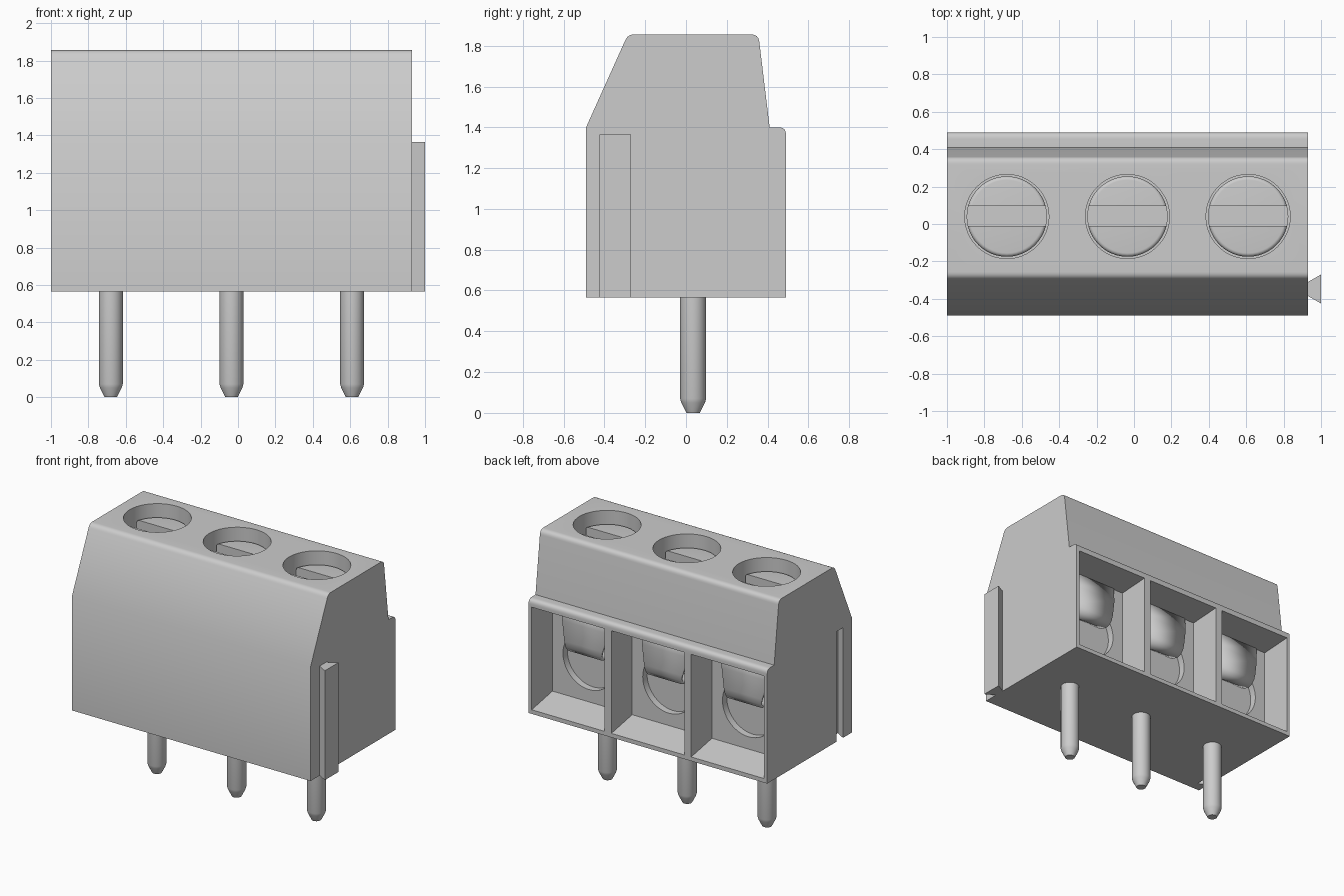
import bpy, bmesh, math
from mathutils import Vector, Matrix

if "Cube" in bpy.data.objects:
    bpy.data.objects.remove(bpy.data.objects["Cube"])

grey = bpy.data.materials.new("light_grey")
grey.diffuse_color = (0.604, 0.604, 0.604, 1)
grey.use_nodes = True
grey.node_tree.nodes["Principled BSDF"].inputs["Base Color"].default_value = grey.diffuse_color
CENTRES = (-0.68, -0.035, 0.61)
BASE = 0.565


def make(name, bm):
    bmesh.ops.recalc_face_normals(bm, faces=bm.faces)
    me = bpy.data.meshes.new(name)
    bm.to_mesh(me)
    bm.free()
    me.materials.append(grey)
    ob = bpy.data.objects.new(name, me)
    bpy.context.collection.objects.link(ob)
    return ob


def prism(name, pts, a, b, place):
    """Extrude a 2D outline between a and b; place maps (u, v, w) to xyz."""
    bm = bmesh.new()
    face = bm.faces.new([bm.verts.new(place(u, v, a)) for u, v in pts])
    out = bmesh.ops.extrude_face_region(bm, geom=[face])
    move = Vector(place(0, 0, b)) - Vector(place(0, 0, a))
    bmesh.ops.translate(bm, vec=move, verts=[v for v in out["geom"] if isinstance(v, bmesh.types.BMVert)])
    return make(name, bm)


def lathe(name, profile, centre, axis="Z", n=48):
    """Closed turned solid from (radius, height) rings."""
    bm = bmesh.new()
    rot = Matrix.Rotation(-math.pi / 2, 3, "X") if axis == "Y" else Matrix.Identity(3)
    rings = []
    for r, h in profile:
        rings.append([bm.verts.new(rot @ Vector((r * math.cos(t), r * math.sin(t), h)) + Vector(centre))
                      for t in (2 * math.pi * i / n for i in range(n))])
    for p, q in zip(rings, rings[1:]):
        for i in range(n):
            bm.faces.new((p[i], p[(i + 1) % n], q[(i + 1) % n], q[i]))
    bm.faces.new(rings[0])
    bm.faces.new(rings[-1])
    return make(name, bm)


def box(name, lo, hi):
    return prism(name, [(lo[0], lo[1]), (hi[0], lo[1]), (hi[0], hi[1]), (lo[0], hi[1])],
                 lo[2], hi[2], lambda u, v, w: (u, v, w))


def cut(ob, cutter):
    bpy.context.view_layer.objects.active = ob
    m = ob.modifiers.new("cut", "BOOLEAN")
    m.operation, m.solver, m.object = "DIFFERENCE", "EXACT", cutter
    bpy.ops.object.modifier_apply(modifier=m.name)
    bpy.data.objects.remove(cutter)


def smooth(ob, angle=30):
    bpy.ops.object.select_all(action="DESELECT")
    ob.select_set(True)
    bpy.context.view_layer.objects.active = ob
    bpy.ops.object.shade_smooth_by_angle(angle=math.radians(angle))


# Housing side profile (y, z, corner radius)
corners = [(-0.49, BASE, 0), (-0.49, 1.40, 0), (-0.285, 1.855, 0.03), (0.355, 1.855, 0.035),
           (0.41, 1.40, 0), (0.49, 1.40, 0.035), (0.49, BASE, 0)]
outline = []
for i, (y, z, r) in enumerate(corners):
    p = Vector((y, z))
    if not r:
        outline.append(p)
        continue
    a = p + (Vector(corners[i - 1][:2]) - p).normalized() * r
    b = p + (Vector(corners[(i + 1) % len(corners)][:2]) - p).normalized() * r
    for k in range(7):
        t = k / 6
        outline.append(a * (1 - t) ** 2 + p * 2 * t * (1 - t) + b * t * t)
housing = prism("housing", outline, -1.0, 0.93, lambda u, v, w: (w, u, v))

# Dovetail groove on the left side, matching the rib on the right
dovetail = [(0, -0.385), (0.07, -0.425), (0.07, -0.27), (0, -0.31)]
groove = [(-1.0 + x, y) for x, y in dovetail]
groove = [(-1.01, -0.385)] + groove + [(-1.01, -0.31)]
cut(housing, prism("groove_cutter", groove, BASE - 0.05, 1.37, lambda u, v, w: (u, v, w)))
prism("dovetail_rib", [(0.93 + x, y) for x, y in dovetail], BASE, 1.365, lambda u, v, w: (u, v, w))

for cx in CENTRES:
    # Wire entry recess at the back with sloping floor, then a round shallow hole
    recess = [(0.25, 0.64), (0.25, 1.33), (0.49, 1.345), (0.55, 1.345), (0.55, 0.595), (0.49, 0.595)]
    cut(housing, prism("recess_cutter", recess, cx - 0.295, cx + 0.295, lambda u, v, w: (w, u, v)))
    cut(housing, lathe("wire_hole_cutter", [(0.21, 0), (0.21, 0.10)], (cx, 0.20, 0.94), "Y"))
    # Screw well in the top
    cut(housing, lathe("well_cutter", [(0.225, 0), (0.225, 0.4)], (cx, 0.04, 1.62)))

    # Slotted screw with rounded rim
    rim = [(0.195 + 0.02 * math.cos(t), 0.13 + 0.02 * math.sin(t))
           for t in (math.pi / 2 * k / 5 for k in range(6))]
    screw = lathe("screw", [(0.215, 0)] + rim, (cx, 0.04, 1.615))
    cut(screw, box("slot_cutter", (cx - 0.3, -0.012, 1.685), (cx + 0.3, 0.097, 1.9)))
    smooth(screw)

    # Curved wire guard tongue (y, z, half width)
    tongue = [(0.25, 1.33, 0.21), (0.285, 1.2, 0.185), (0.308, 1.07, 0.152), (0.307, 1.03, 0.143),
              (0.293, 1.005, 0.137), (0.27, 0.995, 0.133), (0.24, 1.0, 0.13), (0.20, 1.02, 0.13)]
    bm = bmesh.new()
    rows = [(bm.verts.new((cx - w, y, z)), bm.verts.new((cx + w, y, z))) for y, z, w in tongue]
    for p, q in zip(rows, rows[1:]):
        bm.faces.new((p[0], p[1], q[1], q[0]))
    guard = make("wire_guard", bm)
    s = guard.modifiers.new("thickness", "SOLIDIFY")
    s.thickness, s.offset = 0.02, 0
    smooth(guard, 40)

    # Solder pin with tapered tip
    pin = lathe("pin", [(0.033, 0), (0.058, 0.05), (0.064, 0.07), (0.064, BASE + 0.01)],
                (cx, 0.035, 0), n=32)
    smooth(pin, 25)

smooth(housing, 25)
